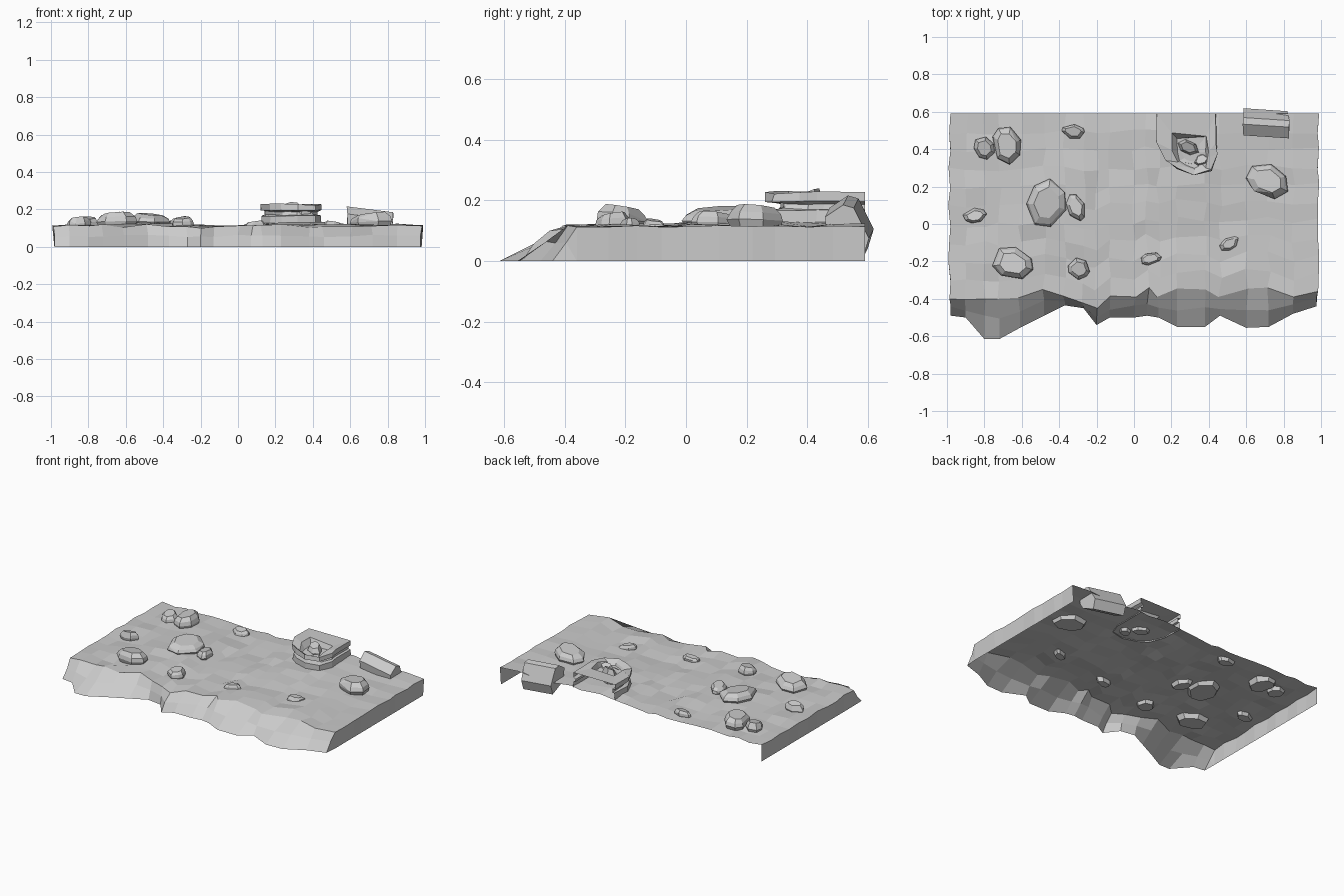
import bpy, bmesh, math, random
from mathutils import Matrix, Vector

if "Cube" in bpy.data.objects:
    bpy.data.objects.remove(bpy.data.objects["Cube"])

random.seed(4)


def finish(bm, name):
    bmesh.ops.recalc_face_normals(bm, faces=bm.faces)
    me = bpy.data.meshes.new(name)
    bm.to_mesh(me)
    bm.free()
    ob = bpy.data.objects.new(name, me)
    bpy.context.collection.objects.link(ob)
    return ob


def ground_z(x, y):
    rise = 0.03 * math.exp(-((x - 0.3) ** 2 / 0.06 + (y - 0.42) ** 2 / 0.06))
    mound = 0.014 * math.exp(-((x + 0.45) ** 2 / 0.08 + (y - 0.05) ** 2 / 0.1))
    right = 0.006 * max(0, x)
    return 0.11 + rise + mound + right - 0.006 * math.exp(-(x + 0.1) ** 2 / 0.03)


# Ground shell: front cliff, walkable top and two side walls (back and underside open)
# columns: x, rim y, foot y
cols = [(-0.98, -.40, -.49), (-.9, -.405, -.50), (-.8, -.40, -.615), (-.72, -.40, -.615),
        (-.61, -.395, -.555), (-.48, -.35, -.49), (-.37, -.385, -.435), (-.27, -.42, -.45),
        (-.2, -.45, -.54), (-.13, -.385, -.50), (0, -.39, -.50), (.07, -.34, -.49),
        (.13, -.39, -.50), (.23, -.345, -.55), (.38, -.35, -.55), (.46, -.39, -.49),
        (.6, -.345, -.555), (.72, -.34, -.55), (.85, -.39, -.48), (.975, -.36, -.44)]
rows = 11
bm = bmesh.new()
grid = []
for i, (x, rim, foot) in enumerate(cols):
    edge = i in (0, len(cols) - 1)
    mid = rim + (foot - rim) * random.uniform(0.4, 0.65)
    col = [bm.verts.new((x, foot, 0)),
           bm.verts.new((x, mid, random.uniform(0.05, 0.065)))]
    for j in range(rows):
        y = rim + (0.59 - rim) * j / (rows - 1)
        jx = random.uniform(0, .016) * math.copysign(1, x) if edge else random.uniform(-.012, .012)
        rough = .004 if edge else .009
        jy = random.uniform(-.012, .012) if 0 < j < rows - 1 else 0
        col.append(bm.verts.new((x + jx, y + jy, ground_z(x, y) + random.uniform(-rough, rough))))
    grid.append(col)
for a, b in zip(grid, grid[1:]):
    for j in range(len(a) - 1):
        bm.faces.new((a[j], b[j], b[j + 1], a[j + 1]))
for col, s in ((grid[0], -1), (grid[-1], 1)):
    foot = [col[0]] + [bm.verts.new((0.982 * s, v.co.y, 0)) for v in col[2:]]
    bm.faces.new((col[0], col[1], foot[1]))
    bm.faces.new((col[1], col[2], foot[1]))
    for j in range(1, len(foot) - 1):
        bm.faces.new((foot[j], foot[j + 1], col[j + 2], col[j + 1]))
finish(bm, "ground")


# Scattered faceted boulders sunk slightly into the ground
def boulder(name, x, y, rx, ry, rot, top, n=7):
    base = ground_z(x, y) - 0.026
    h = top - base
    angs = [math.tau * (k + random.uniform(-.25, .25)) / n for k in range(n)]
    tilt = random.uniform(0, math.tau)
    R = Matrix.Rotation(math.radians(rot), 3, 'Z')
    bm = bmesh.new()
    for r, z in ((.8, 0), (1, .5), (.92, .75), (.66, 1)):
        for a in angs:
            k = r * random.uniform(.95, 1.04)
            lean = 1 - .2 * (1 - math.cos(a - tilt)) / 2
            p = R @ Vector((rx * k * math.cos(a), ry * k * math.sin(a), h * z * lean))
            bm.verts.new(p + Vector((x, y, base)))
    bmesh.ops.convex_hull(bm, input=bm.verts)
    bmesh.ops.delete(bm, geom=[v for v in bm.verts if not v.link_faces], context='VERTS')
    bmesh.ops.dissolve_limit(bm, angle_limit=math.radians(14), verts=bm.verts, edges=bm.edges)
    finish(bm, name)


rocks = [(-.68, .42, .08, .105, 10, .188), (-.80, .405, .055, .065, 30, .163),
         (-.325, .495, .065, .04, -10, .145), (-.465, .11, .105, .13, -15, .182),
         (-.31, .09, .05, .075, 20, .165), (-.85, .045, .067, .04, 5, .162),
         (-.65, -.21, .115, .085, -20, .188), (-.295, -.24, .06, .06, 0, .163),
         (.09, -.185, .06, .034, 12, .142), (.51, -.105, .06, .034, 25, .14),
         (.715, .23, .12, .09, -25, .188)]
for i, r in enumerate(rocks):
    boulder("boulder_%02d" % (i + 1), *r)

# Tilted block leaning over the back edge
bm = bmesh.new()
section = [(.475, .12), (.47, .17), (.53, .21), (.565, .2), (.615, .1), (.595, .035), (.5, .08)]
ends = []
for x, dy, dz in ((.58, .004, .006), (.825, -.012, -.025)):
    ends.append([bm.verts.new((x + random.uniform(-.008, .008), y + dy, z + dz)) for y, z in section])
for k in range(len(section)):
    m = (k + 1) % len(section)
    bm.faces.new((ends[0][k], ends[0][m], ends[1][m], ends[1][k]))
bm.faces.new(ends[0])
bm.faces.new(ends[1][::-1])
finish(bm, "back_block")

# Layered outcrop: U-shaped ledges (open at the back) under an overhanging cap with a broken pit
outline = [(.12, .59), (.122, .44), (.17, .34), (.23, .295), (.32, .26),
           (.415, .285), (.45, .37), (.44, .43), (.44, .59)]
bm = bmesh.new()
rings = []
for s, z in ((1.0, .12), (.97, .165), (.86, .17), (.84, .19), (1.0, .195), (1.0, .226)):
    ring = []
    for x, y in outline:
        k = s + random.uniform(-.03, .03)
        ring.append(bm.verts.new((.285 + (x - .285) * k,
                                  .59 + (y - .59) * (k if y < .5 else 1),
                                  z + random.uniform(-.005, .005))))
    rings.append(ring)
for a, b in zip(rings, rings[1:]):
    for k in range(len(outline) - 1):
        bm.faces.new((a[k], a[k + 1], b[k + 1], b[k]))
# pit rings sink into the cap, tilted down to the front
last = rings[-1]
for s, z in ((.58, .226), (.5, .19), (.3, .185)):
    ring = []
    for x, y in outline:
        k = s * random.uniform(.88, 1.1)
        front = .02 if y < .36 and z > .2 else 0
        ring.append(bm.verts.new((.305 + (x - .285) * k, .375 + (y - .41) * k,
                                  z - front + random.uniform(-.004, .004))))
    for k in range(len(ring)):
        m = (k + 1) % len(ring)
        bm.faces.new((last[k], last[m], ring[m], ring[k]))
    last = ring
bm.faces.new(last)
finish(bm, "outcrop")

# Broken stones lodged in the pit
boulder("outcrop_stone_1", .29, .41, .065, .04, -25, .24, 6)
boulder("outcrop_stone_2", .36, .345, .05, .035, 20, .215, 6)
